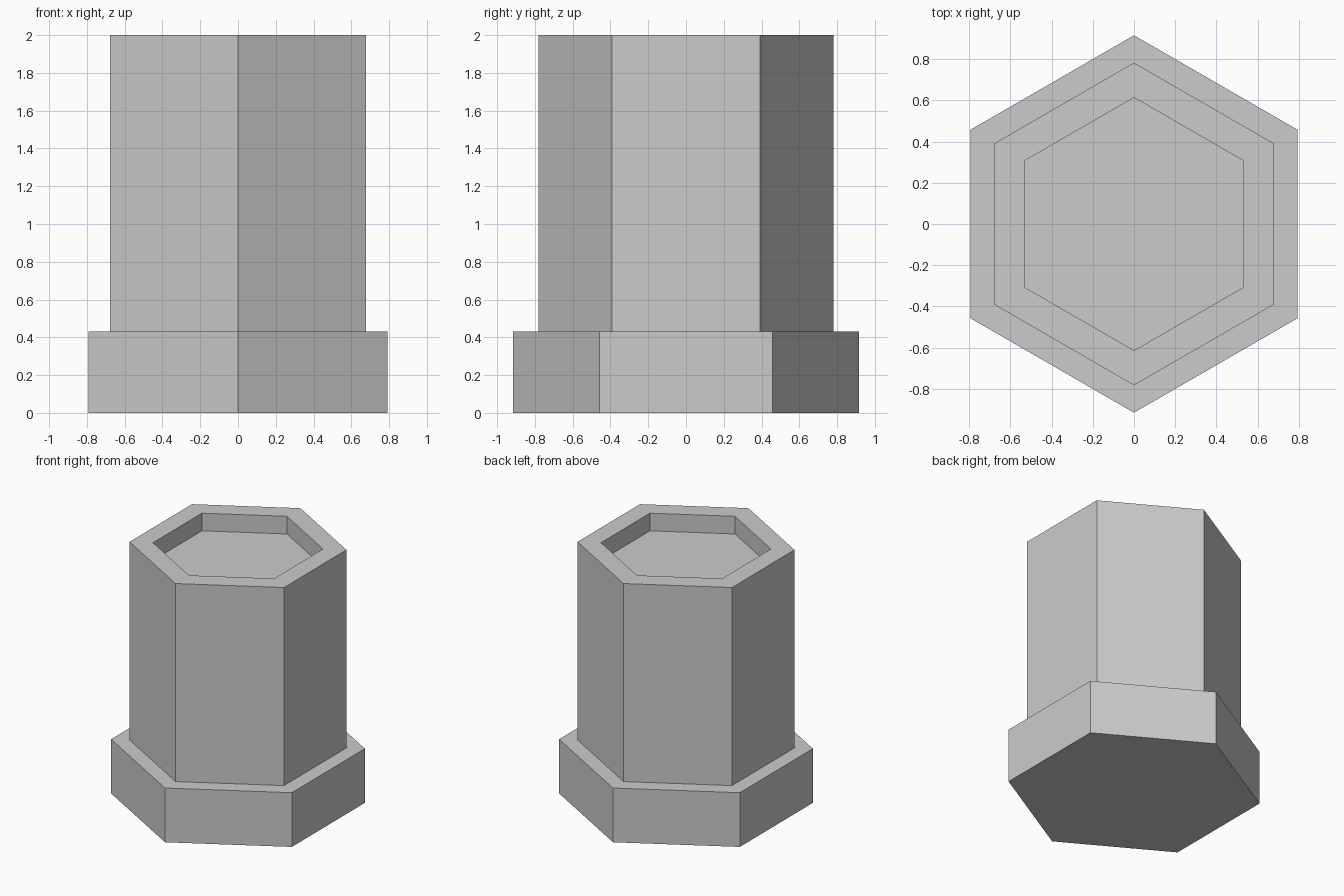
import bpy, bmesh, math

if "Cube" in bpy.data.objects:
    bpy.data.objects.remove(bpy.data.objects["Cube"])

SIDES = 6
# Outer profile from the base up, then down into the shallow top recess: (corner radius, z)
PROFILE = [(0.915, 0.0), (0.915, 0.43), (0.782, 0.43),
           (0.782, 2.0), (0.613, 2.0), (0.613, 1.86)]

bm = bmesh.new()


def ring(radius, z):
    """Hexagon of vertices with corners pointing along +y and -y."""
    angles = [math.pi / 2 + i * math.tau / SIDES for i in range(SIDES)]
    return [bm.verts.new((radius * math.cos(a), radius * math.sin(a), z)) for a in angles]


rings = [ring(r, z) for r, z in PROFILE]

# Walls and ledges
for low, high in zip(rings, rings[1:]):
    for i in range(SIDES):
        j = (i + 1) % SIDES
        bm.faces.new((low[i], low[j], high[j], high[i]))

# Underside and recess floor
bm.faces.new(rings[0][::-1])
bm.faces.new(rings[-1])
bmesh.ops.recalc_face_normals(bm, faces=bm.faces[:])

mesh = bpy.data.meshes.new("hex_post")
bm.to_mesh(mesh)
bm.free()
bpy.context.collection.objects.link(bpy.data.objects.new("hex_post", mesh))
